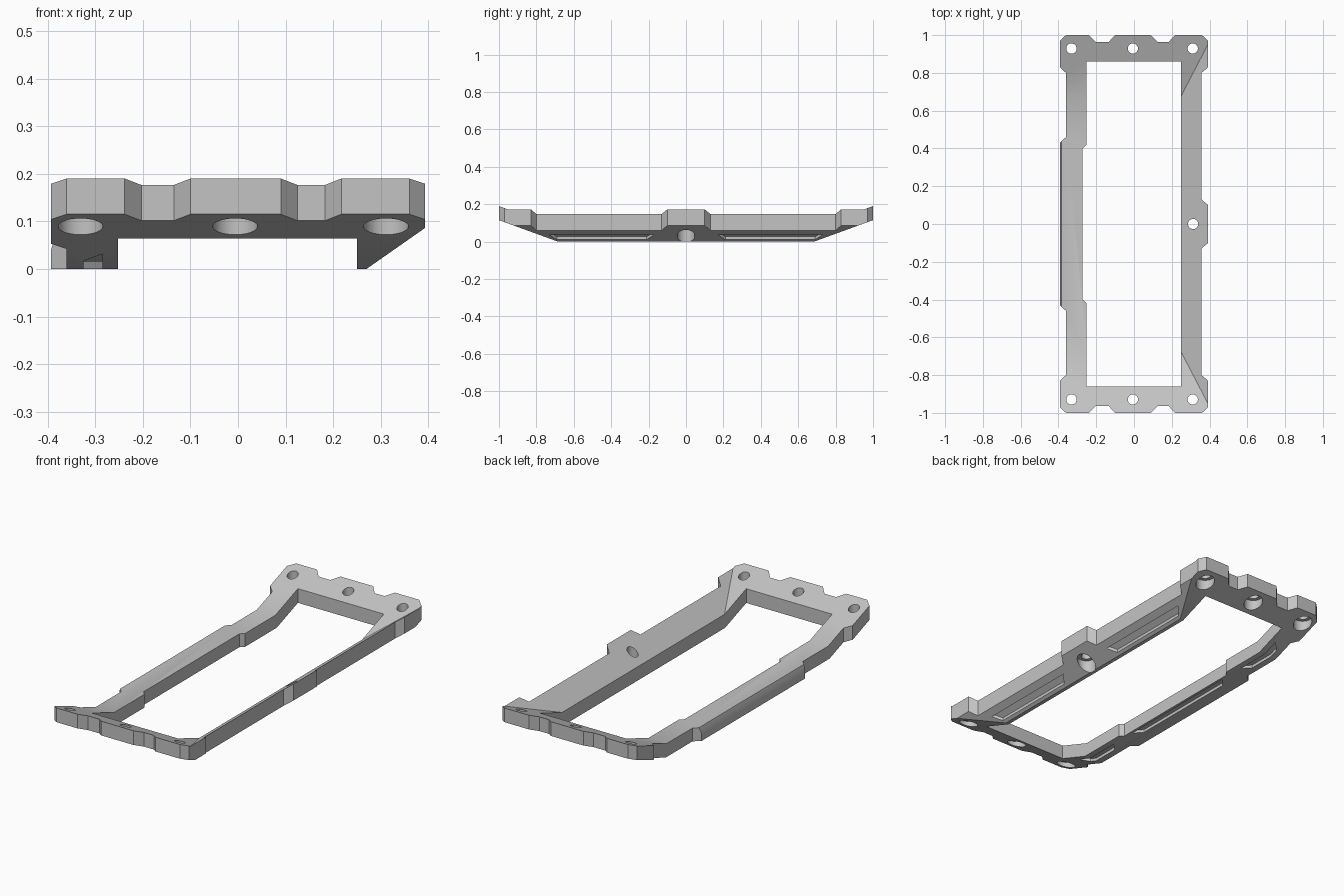
import bpy, bmesh, math
from mathutils import Vector

if "Cube" in bpy.data.objects:
    bpy.data.objects.remove(bpy.data.objects["Cube"])

grey = bpy.data.materials.new("plain grey")
grey.diffuse_color = (0.55, 0.55, 0.55, 1)
grey.use_nodes = True
grey.node_tree.nodes["Principled BSDF"].inputs["Base Color"].default_value = grey.diffuse_color

END, SIDE = 0.364, 0.7      # slopes of the raised ends and the tilted side rail


def underside(x, y):
    return max(0, 0.115 + END * (abs(y) - 1), SIDE * (x - 0.27))


def topside(x, y):
    z = max(0.0706, 0.19 + END * (abs(y) - 1), 0.15 + SIDE * (x - 0.36))
    if abs(y) < 0.5 and x < -0.383:          # bevelled lip of the wide side
        z -= 3 * (-0.383 - x)
    return z


# Fold lines where the sloping surfaces meet: (point, normal)
FOLDS = [((0.27, 0), (1, 0)), ((-0.383, 0), (1, 0))]
for s in (-1, 1):
    FOLDS += [((0, s * 0.672), (0, 1)), ((0, s * 0.684), (0, 1)),
              ((-0.072 / SIDE, 0), (SIDE, -s * END)),
              ((-0.060 / SIDE, 0), (SIDE, -s * END))]


def folded_slab(name, loops, low, high):
    """Fill flat loops, cut along the folds, and give them sloped thickness."""
    bm = bmesh.new()
    for loop in loops:
        vs = [bm.verts.new((x, y, 0)) for x, y in loop]
        for i, v in enumerate(vs):
            bm.edges.new((v, vs[i - 1]))
    bmesh.ops.triangle_fill(bm, edges=bm.edges[:], use_beauty=True,
                            use_dissolve=False, normal=(0, 0, 1))
    for p, n in FOLDS:
        bmesh.ops.bisect_plane(bm, geom=bm.verts[:] + bm.edges[:] + bm.faces[:],
                               plane_co=(*p, 0), plane_no=Vector((*n, 0)).normalized(),
                               dist=1e-5)
    faces = bm.faces[:]
    rim = [e for e in bm.edges if len(e.link_faces) == 1]
    bottom = bm.verts[:]
    upper = {v: bm.verts.new((v.co.x, v.co.y, high(v.co.x, v.co.y))) for v in bottom}
    for v in bottom:
        v.co.z = low(v.co.x, v.co.y)
    for f in faces:
        bm.faces.new([upper[v] for v in f.verts])
    for e in rim:
        a, b = e.verts
        bm.faces.new((a, b, upper[b], upper[a]))
    bmesh.ops.recalc_face_normals(bm, faces=bm.faces[:])
    bmesh.ops.dissolve_limit(bm, angle_limit=0.01, verts=bm.verts[:], edges=bm.edges[:])
    mesh = bpy.data.meshes.new(name)
    bm.to_mesh(mesh)
    bm.free()
    ob = bpy.data.objects.new(name, mesh)
    bpy.context.collection.objects.link(ob)
    return ob


def circle(cx, cy, r, n=32):
    return [(cx + r * math.cos(2 * math.pi * i / n),
             cy + r * math.sin(2 * math.pi * i / n)) for i in range(n)]


def mirror_y(pts):
    """Complete a loop drawn for y > 0 with its reflection."""
    return pts + [(x, -y) for x, y in reversed(pts)]


# Frame outline and window
outline = mirror_y([
    (-0.393, 0.43), (-0.36, 0.46), (-0.36, 0.80), (-0.393, 0.83), (-0.393, 0.97),
    (-0.36, 1), (-0.238, 1), (-0.203, 0.963), (-0.135, 0.963), (-0.10, 1),
    (0.09, 1), (0.125, 0.963), (0.183, 0.963), (0.217, 1), (0.36, 1),
    (0.393, 0.97), (0.393, 0.83), (0.357, 0.80), (0.357, 0.13), (0.393, 0.10)])
window = mirror_y([(-0.272, 0.40), (-0.252, 0.42), (-0.252, 0.86),
                   (0.25, 0.86), (0.25, 0.05)])
frame = folded_slab("frame", [outline, window], underside, topside)
frame.data.materials.append(grey)

cutters = []


def flat(z):
    return lambda x, y: z


# Screw holes with wide recesses underneath
holes = [(x, s * 0.929) for s in (-1, 1) for x in (-0.331, -0.006, 0.311)] + [(0.313, 0)]
for x, y in holes:
    cutters.append(folded_slab("screw_recess_cutter", [circle(x, y, 0.047)],
                               flat(-0.1), flat(underside(x, y) + 0.04)))
    cutters.append(folded_slab("screw_hole_cutter", [circle(x, y, 0.027)],
                               flat(-0.12), flat(0.4)))

# Shallow slots along the underside of both rails
slots = [[(-0.325, -0.31), (-0.285, -0.35), (-0.285, 0.35), (-0.325, 0.31)]]
for s in (-1, 1):
    slots.append([(-0.325, s * 0.54), (-0.285, s * 0.50),
                  (-0.285, s * 0.77), (-0.325, s * 0.73)])
    slots.append([(0.285, s * 0.21), (0.323, s * 0.17),
                  (0.323, s * 0.73), (0.285, s * 0.69)])
for loop in slots:
    cutters.append(folded_slab("slot_cutter", [loop], flat(-0.1),
                               lambda x, y: underside(x, y) + 0.016))

# Carve the frame, then discard the cutters
bpy.context.view_layer.objects.active = frame
frame.select_set(True)
for c in cutters:
    mod = frame.modifiers.new("carve", 'BOOLEAN')
    mod.operation, mod.solver, mod.object = 'DIFFERENCE', 'EXACT', c
    c.hide_render = True
    bpy.ops.object.modifier_apply(modifier=mod.name)
    bpy.data.objects.remove(c)

bpy.ops.object.shade_smooth_by_angle(angle=math.radians(30))
